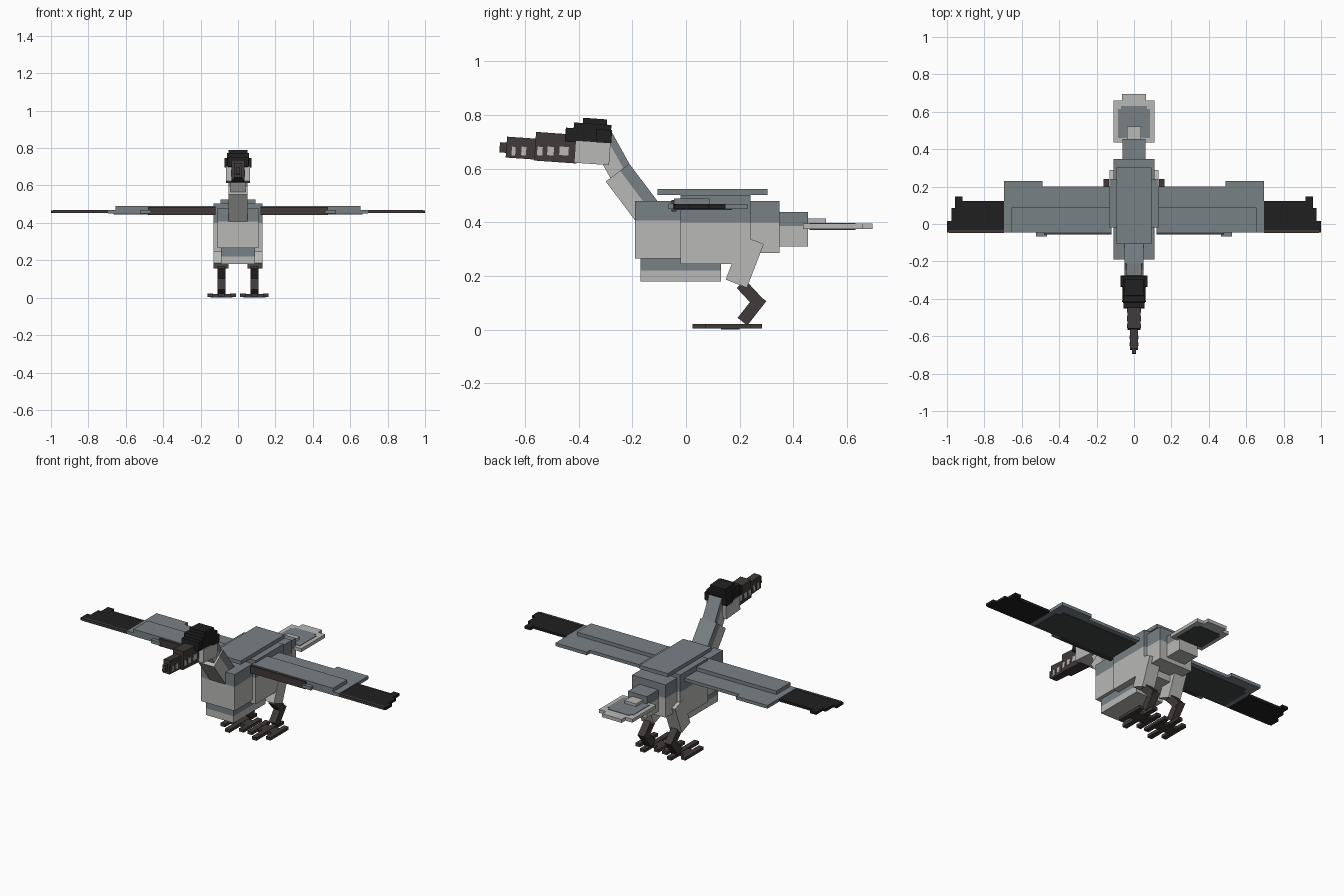
import bpy, bmesh, math
from mathutils import Matrix, Vector

cube = bpy.data.objects.get("Cube")
if cube:
    bpy.data.objects.remove(cube, do_unlink=True)


def material(name, rgb):
    m = bpy.data.materials.new(name)
    m.use_nodes = True
    m.diffuse_color = (*rgb, 1)
    bsdf = m.node_tree.nodes["Principled BSDF"]
    bsdf.inputs["Base Color"].default_value = (*rgb, 1)
    bsdf.inputs["Roughness"].default_value = 0.9
    return m


GREY = material("slate_grey", (0.19, 0.22, 0.235))
LIGHT = material("pale_grey", (0.48, 0.48, 0.47))
BROWN = material("dark_brown", (0.052, 0.042, 0.041))
BLACK = material("soft_black", (0.014, 0.014, 0.014))
UNDER = material("underwing_grey", (0.055, 0.058, 0.06))


def box(name, x, y, z, mat, tilt=0, second=None, axis=2, cut=0.0):
    """Box from (min, max) ranges, tilted about its centre. With a second
    colour, it is cut across the axis and the low side gets that colour."""
    ranges = (x, y, z)
    centre = Vector([(a + b) / 2 for a, b in ranges])
    size = [b - a for a, b in ranges]
    bm = bmesh.new()
    bmesh.ops.create_cube(bm, size=1)
    bmesh.ops.scale(bm, vec=size, verts=bm.verts)
    if second:
        normal = Vector([float(i == axis) for i in range(3)])
        bmesh.ops.bisect_plane(bm, geom=bm.verts[:] + bm.edges[:] + bm.faces[:],
                               plane_co=normal * cut, plane_no=normal)
        for f in bm.faces:
            f.material_index = int(f.calc_center_median()[axis] < cut)
    bmesh.ops.rotate(bm, matrix=Matrix.Rotation(math.radians(tilt), 3, 'X'), verts=bm.verts)
    bmesh.ops.translate(bm, vec=centre, verts=bm.verts)
    mesh = bpy.data.meshes.new(name)
    bm.to_mesh(mesh)
    bm.free()
    mesh.materials.append(mat)
    if second:
        mesh.materials.append(second)
    ob = bpy.data.objects.new(name, mesh)
    bpy.context.collection.objects.link(ob)
    return ob


def mid(name, half, y, z, mat, **kw):
    """Box centred on x = 0."""
    return box(name, (-half, half), y, z, mat, **kw)


def limb(name, x, centre, width, length, tilt, mat, **kw):
    """Tilted box given by its centre in the y-z plane."""
    cy, cz = centre
    return box(name, x, (cy - width / 2, cy + width / 2),
               (cz - length / 2, cz + length / 2), mat, tilt=tilt, **kw)


# Body: grey back over a pale belly
mid("chest", 0.11, (-0.19, -0.02), (0.265, 0.48), GREY, second=LIGHT, cut=0.035)
mid("torso", 0.13, (-0.02, 0.24), (0.245, 0.503), GREY, second=LIGHT, cut=0.026)
mid("rump", 0.11, (0.24, 0.348), (0.285, 0.48), GREY, second=LIGHT, cut=0.018)
mid("belly", 0.09, (-0.17, 0.13), (0.18, 0.268), GREY, second=LIGHT, cut=-0.004)
mid("back_plate", 0.093, (-0.107, 0.303), (0.503, 0.525), GREY)

# Tail
mid("tail_base", 0.062, (0.34, 0.455), (0.31, 0.438), GREY, second=LIGHT, cut=0.012)
mid("tail_covert", 0.038, (0.455, 0.522), (0.39, 0.414), LIGHT)
mid("tail_fan", 0.11, (0.436, 0.66), (0.375, 0.395), LIGHT)
mid("tail_fan_tip", 0.064, (0.66, 0.695), (0.375, 0.395), LIGHT)
for name, z, mat in (("tail_top_patch", (0.395, 0.398), GREY),
                     ("tail_under_patch", (0.372, 0.375), UNDER)):
    mid(name, 0.085, (0.46, 0.615), z, mat)
    mid(name + "_end", 0.07, (0.615, 0.632), z, mat)

# Neck: pale throat, grey nape
limb("lower_neck", (-0.052, 0.052), (-0.178, 0.483), 0.11, 0.257, 37, GREY,
     second=LIGHT, axis=1, cut=0.012)
limb("upper_neck", (-0.041, 0.041), (-0.275, 0.643), 0.088, 0.17, 29, GREY,
     second=LIGHT, axis=1, cut=0.016)

# Head
T = -4
mid("skull", 0.06, (-0.42, -0.28), (0.70, 0.768), BLACK, tilt=T)
mid("crown", 0.05, (-0.385, -0.295), (0.75, 0.787), BLACK, tilt=T)
mid("brow", 0.055, (-0.45, -0.41), (0.70, 0.752), BLACK, tilt=T)
mid("hood", 0.072, (-0.335, -0.277), (0.697, 0.746), BLACK, tilt=T)
mid("cheeks", 0.064, (-0.415, -0.284), (0.618, 0.70), LIGHT, tilt=T)

# Beak with pale tooth marks on both sides
mid("beak_base", 0.034, (-0.563, -0.405), (0.625, 0.732), BROWN, tilt=T)
mid("beak_front", 0.021, (-0.67, -0.56), (0.638, 0.716), BROWN, tilt=T)
mid("beak_tip", 0.01, (-0.695, -0.665), (0.66, 0.698), BROWN, tilt=T)
for y, w, half in ((-0.643, 0.014, 0.024), (-0.605, 0.018, 0.024),
                   (-0.545, 0.02, 0.037), (-0.505, 0.024, 0.037), (-0.455, 0.034, 0.037)):
    mid("beak_tooth_marks", half, (y - w / 2, y + w / 2), (0.65, 0.682), LIGHT, tilt=T)

for side, s in (("left", 1), ("right", -1)):
    def pair(a, b):
        return tuple(sorted((a * s, b * s)))

    # Wings
    def wing(part, xa, xb, y, z, mat):
        box(f"{side}_{part}", pair(xa, xb), y, z, mat)

    wing("wing_inner", 0.12, 0.49, (-0.045, 0.2), (0.45, 0.469), GREY)
    wing("wing_middle", 0.49, 0.695, (-0.045, 0.23), (0.45, 0.469), GREY)
    wing("wing_covert", 0.12, 0.655, (-0.045, 0.088), (0.469, 0.49), GREY)
    wing("wing_arm", 0.12, 0.48, (-0.055, -0.035), (0.441, 0.484), BROWN)
    wing("wing_wrist", 0.465, 0.525, (-0.066, -0.045), (0.45, 0.47), GREY)
    wing("wing_underside", 0.12, 0.64, (-0.04, 0.172), (0.446, 0.45), UNDER)
    wing("wing_underside_end", 0.64, 0.665, (-0.04, 0.14), (0.446, 0.45), UNDER)
    wing("wing_outer_edge", 0.695, 0.99, (-0.048, -0.033), (0.452, 0.468), BROWN)
    for xa, xb, back in ((0.69, 0.917, 0.122), (0.917, 0.957, 0.148),
                         (0.957, 0.977, 0.085), (0.977, 1.0, 0.015)):
        wing("wing_flight_feathers", xa, xb, (-0.045, back), (0.452, 0.467), BLACK)

    # Legs
    limb(f"{side}_thigh", pair(0.052, 0.132), (0.219, 0.253), 0.085, 0.175, -21, LIGHT)
    limb(f"{side}_upper_shin", pair(0.066, 0.11), (0.241, 0.132), 0.044, 0.105, 43, BROWN)
    limb(f"{side}_lower_shin", pair(0.067, 0.109), (0.246, 0.075), 0.046, 0.115, -38, BROWN)

    # Feet: three long toes joined by a web
    foot_z = (0.004, 0.022)
    for x, y in ((0.027, (0.07, 0.24)), (0.088, (0.025, 0.283)), (0.149, (0.07, 0.24))):
        box(f"{side}_toe", pair(x - 0.015, x + 0.015), y, foot_z, BROWN)
    box(f"{side}_foot_web", pair(0.03, 0.146), (0.13, 0.2), (0.0, 0.02), BROWN)
